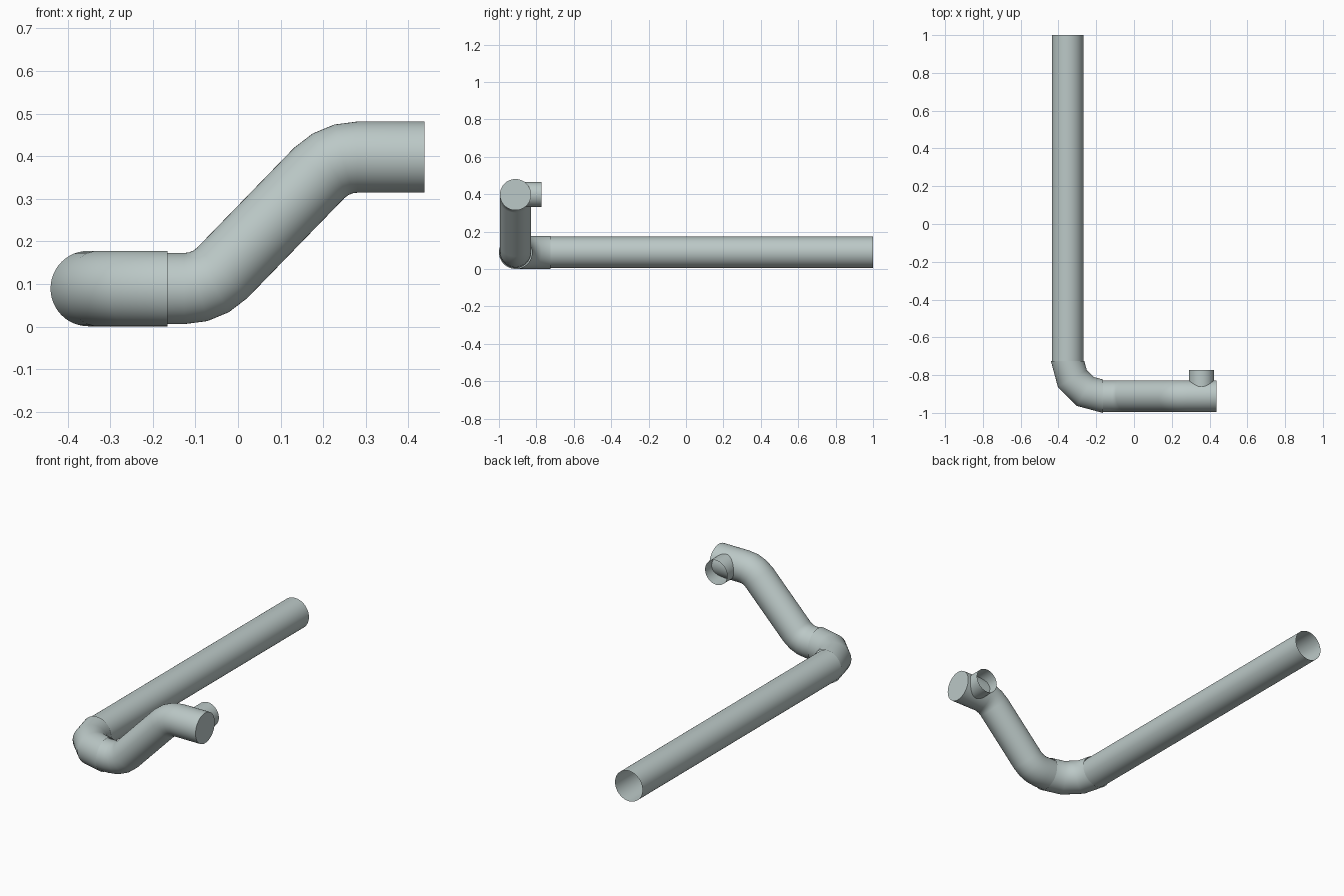
import bpy, bmesh, math
from mathutils import Vector

if "Cube" in bpy.data.objects:
    bpy.data.objects.remove(bpy.data.objects["Cube"])

SIDES = 48
grey = bpy.data.materials.new("pale_grey_metal")
grey.diffuse_color = (0.50, 0.58, 0.57, 1)
grey.use_nodes = True
grey.node_tree.nodes["Principled BSDF"].inputs["Base Color"].default_value = grey.diffuse_color


def pipe(name, path, radius, binormal, cap_end=False):
    """Sweep a circle along a planar path of (point, tangent) pairs."""
    bm = bmesh.new()
    b = Vector(binormal).normalized()
    rings = []
    for p, t in path:
        n = b.cross(Vector(t).normalized())
        angles = [2 * math.pi * i / SIDES for i in range(SIDES)]
        rings.append([bm.verts.new(Vector(p) + radius * (math.cos(a) * n + math.sin(a) * b))
                      for a in angles])
    for r0, r1 in zip(rings, rings[1:]):
        for i in range(SIDES):
            j = (i + 1) % SIDES
            bm.faces.new((r0[i], r1[i], r1[j], r0[j]))
    if cap_end:
        bm.faces.new(rings[-1])
    bmesh.ops.recalc_face_normals(bm, faces=bm.faces)
    # open tubes: make sure the normals point away from the axis
    bm.faces.ensure_lookup_table()
    f = bm.faces[0]
    if f.normal.dot(f.calc_center_median() - Vector(path[0][0])
                    - 0.5 * (Vector(path[1][0]) - Vector(path[0][0]))) < 0:
        bmesh.ops.reverse_faces(bm, faces=bm.faces)
    me = bpy.data.meshes.new(name)
    bm.to_mesh(me)
    bm.free()
    me.materials.append(grey)
    ob = bpy.data.objects.new(name, me)
    bpy.context.collection.objects.link(ob)
    bpy.ops.object.select_all(action='DESELECT')
    ob.select_set(True)
    bpy.context.view_layer.objects.active = ob
    bpy.ops.object.shade_smooth_by_angle(angle=math.radians(40))
    return ob


LOW, HIGH = 0.0895, 0.398      # axis heights
LX, FY = -0.3515, -0.9115      # axis of the long pipe / of the front pipe
R = 0.0835                     # pipe radius

# long straight pipe, open at the back
pipe("long_pipe", [((LX, -0.735, LOW), (0, 1, 0)), ((LX, 1, LOW), (0, 1, 0))], R, (0, 0, 1))

# wider three-segment corner elbow
bend, ex, ey = 0.1865, -0.165, -0.725
elbow = []
for k in range(4):
    a = math.radians(30 * k)
    elbow.append(((ex - bend * math.cos(a), ey - bend * math.sin(a), LOW),
                  (math.sin(a), -math.cos(a), 0)))
pipe("corner_elbow", elbow, 0.0885, (0, 0, 1))

# rising offset pipe: two 45 degree bends, capped at the right end
B, x0, x1 = 0.126, -0.126, 0.28
rise = [((-0.175, FY, LOW), (1, 0, 0))]
for k in range(4):
    a = math.radians(15 * k)
    rise.append(((x0 + B * math.sin(a), FY, LOW + B * (1 - math.cos(a))),
                 (math.cos(a), 0, math.sin(a))))
for k in range(3, -1, -1):
    a = math.radians(15 * k)
    rise.append(((x1 - B * math.sin(a), FY, HIGH - B * (1 - math.cos(a))),
                 (math.cos(a), 0, math.sin(a))))
rise.append(((0.438, FY, HIGH), (1, 0, 0)))
pipe("offset_pipe", rise, R, (0, 1, 0), cap_end=True)

# short open side outlet facing back
pipe("side_outlet", [((0.357, -0.88, HIGH), (0, 1, 0)), ((0.357, -0.772, HIGH), (0, 1, 0))],
     0.067, (0, 0, 1))
